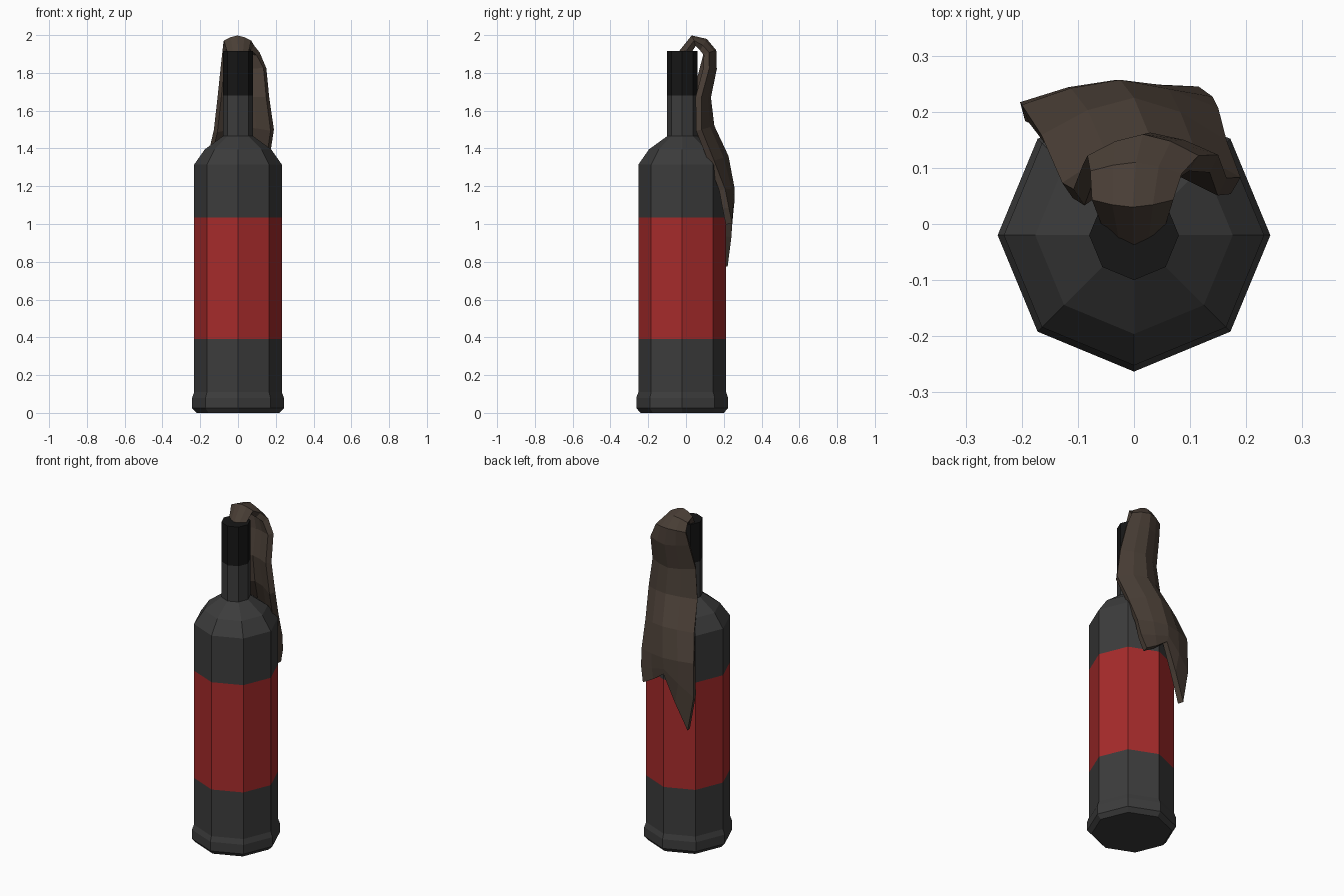
import bpy, bmesh
from math import cos, sin, pi
from mathutils import Vector

if "Cube" in bpy.data.objects:
    bpy.data.objects.remove(bpy.data.objects["Cube"])


def material(name, rgb):
    m = bpy.data.materials.new(name)
    m.diffuse_color = (*rgb, 1)
    m.use_nodes = True
    m.node_tree.nodes["Principled BSDF"].inputs["Base Color"].default_value = m.diffuse_color
    return m


GLASS = material("dark_glass", (0.045, 0.045, 0.045))
RED = material("red_label", (0.38, 0.024, 0.024))
FOIL = material("black_foil", (0.008, 0.008, 0.008))
RAG = material("brown_cloth", (0.068, 0.049, 0.037))


def finish(name, bm, mat):
    mesh = bpy.data.meshes.new(name)
    bm.to_mesh(mesh)
    bm.free()
    mesh.materials.append(mat)
    ob = bpy.data.objects.new(name, mesh)
    bpy.context.collection.objects.link(ob)
    return ob


def lathe(name, profile, mat, cap_bottom=False, cap_top=False, sides=8, cy=-0.02):
    """Octagonal turned band from (radius, z) points, listed bottom to top."""
    bm = bmesh.new()
    rings = [[bm.verts.new((r * cos(2 * pi * i / sides), cy + r * sin(2 * pi * i / sides), z))
              for i in range(sides)] for r, z in profile]
    for a, b in zip(rings, rings[1:]):
        for i in range(sides):
            j = (i + 1) % sides
            bm.faces.new((a[i], a[j], b[j], b[i]))
    if cap_bottom:
        bm.faces.new(rings[0][::-1])
    if cap_top:
        bm.faces.new(rings[-1])
    return finish(name, bm, mat)


# Bottle, from the base up
lathe("bottle_base", [(0.22, 0), (0.243, 0.025), (0.243, 0.08), (0.232, 0.11), (0.232, 0.39)],
      GLASS, cap_bottom=True)
lathe("label", [(0.232, 0.39), (0.232, 1.035)], RED)
lathe("bottle_shoulder", [(0.232, 1.035), (0.232, 1.315), (0.176, 1.395), (0.08, 1.465), (0.08, 1.68)], GLASS)
lathe("neck_foil", [(0.08, 1.68), (0.08, 1.915)], FOIL, cap_top=True)

# Rag: path rows from mouth to hem
# (outer y, z, left x, right x, left sag, right sag, share of hem shape)
rows = [
    (-0.045, 1.905, -0.05, 0.05, 0.03, 0.03, 0),
    (0.03, 1.998, -0.075, 0.07, 0.03, 0.03, 0),
    (0.11, 1.98, -0.078, 0.085, 0.03, 0.04, 0),
    (0.16, 1.92, -0.083, 0.115, 0.04, 0.04, 0),
    (0.163, 1.82, -0.092, 0.15, 0.06, 0.04, 0),
    (0.132, 1.67, -0.108, 0.165, 0.07, 0.05, 0),
    (0.15, 1.52, -0.128, 0.19, 0.08, 0.07, 0),
    (0.225, 1.36, -0.165, 0.165, 0.07, 0.08, 0),
    (0.257, 1.19, -0.2, 0.15, 0.045, 0.05, 0),
    (0.257, 1.12, -0.203, 0.14, 0.04, 0.03, 0.45),
    (0.25, 1.08, -0.165, 0.115, 0.03, 0.005, 1),
]
hem = [-0.31, -0.15, 0.01, -0.04, -0.08]
bm = bmesh.new()
grid = []
for k, (y, z, xl, xr, sl, sr, h) in enumerate(rows):
    p, n = rows[max(k - 1, 0)], rows[min(k + 1, len(rows) - 1)]
    tangent = Vector((n[0] - p[0], n[1] - p[1])).normalized()
    inward = Vector((tangent.y, -tangent.x))
    line = []
    for c in range(5):
        t = c / 2 - 1
        sag = (sl if t < 0 else sr) * abs(t) ** 1.6
        line.append(bm.verts.new((xl + (xr - xl) * c / 4, y + inward.x * sag,
                                  z + inward.y * sag + hem[c] * h)))
    grid.append(line)
for a, b in zip(grid, grid[1:]):
    for c in range(4):
        bm.faces.new((a[c], a[c + 1], b[c + 1], b[c]))
rag = finish("rag", bm, RAG)
thick = rag.modifiers.new("thickness", 'SOLIDIFY')
thick.thickness = 0.035
thick.offset = -1
